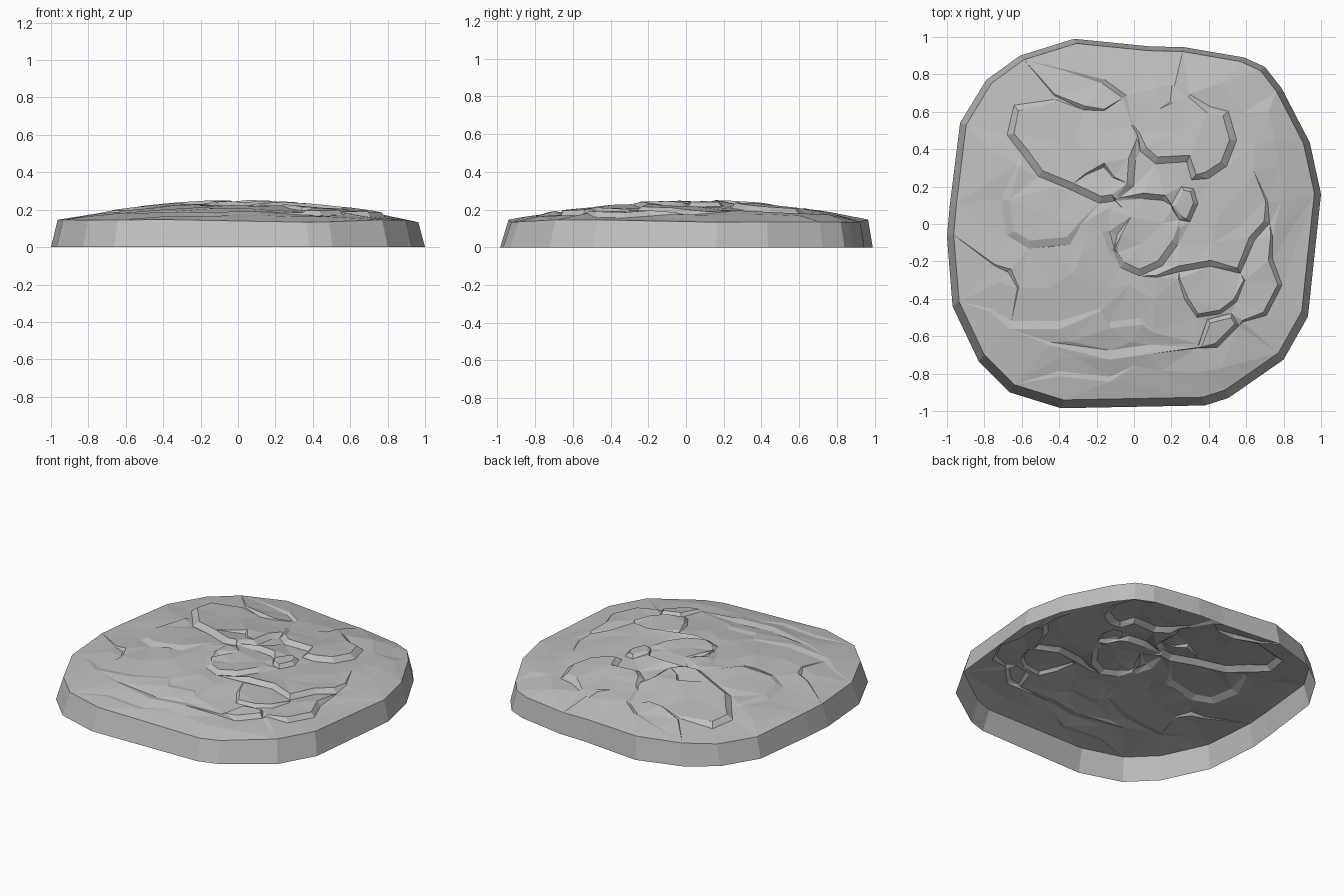
import bpy
import bmesh
import math
import random
from mathutils import Vector
from mathutils.geometry import delaunay_2d_cdt

random.seed(4)
default_cube = bpy.data.objects.get("Cube")
if default_cube:
    bpy.data.objects.remove(default_cube, do_unlink=True)

# Ground outline of the stone, clockwise from the back
OUTLINE = [(-.32, .99), (.08, .95), (.27, .945), (.59, .89), (.7, .84), (.79, .725),
           (.94, .435), (1, .16), (.93, -.495), (.8, -.725), (.505, -.93), (.38, -.97),
           (-.39, -.985), (-.665, -.9), (-.83, -.735), (-.97, -.44), (-1, -.07),
           (-.985, .1), (-.93, .54), (-.79, .77), (-.61, .9)]

points, lifts, edges = [], [], []


def add_point(position, lift):
    points.append(Vector(position))
    lifts.append(lift)
    return len(points) - 1


def add_chain(indices, closed=False):
    edges.extend(zip(indices, indices[1:]))
    if closed:
        edges.append((indices[-1], indices[0]))


def dome_height(x, y):
    """Smooth domed height of the upper surface."""
    reach = (abs(x) ** 3 + abs(y - .02) ** 3) ** (1 / 3) / .97
    return .14 + .1 * (1 - min(reach, 1) ** 1.9)


def ledge(path, height=.012, width=.016, closed=False):
    """Broken edge of a plate: the surface is raised to the left of the path."""
    path = [Vector(p) for p in path]
    count = len(path)
    crest, foot = [], []
    for i, p in enumerate(path):
        before = path[i - 1] if closed or i else p
        after = path[(i + 1) % count] if closed or i < count - 1 else p
        along = (after - before).normalized()
        left = Vector((-along.y, along.x))
        fade = 1 if closed or 0 < i < count - 1 else .35
        crest.append(add_point(p + left * width * fade, height * fade))
        foot.append(add_point(p - left * width * fade, -height * fade))
    add_chain(crest, closed)
    add_chain(foot, closed)


# Upper rim, set slightly inside the ground outline
rim = [add_point((x * .964, y * .965 + .01), .007 * math.sin(4 * x + 3 * y))
       for x, y in OUTLINE]
add_chain(rim, closed=True)

# Back right plate
ledge([(-.42, .66), (-.63, .62), (-.66, .48), (-.58, .38), (-.5, .27), (-.33, .2),
       (-.18, .13), (-.11, .14), (-.02, .21), (-.01, .35), (.02, .45)], .013, .019)
# Back left plate
ledge([(.02, .49), (.05, .4), (.12, .34), (.29, .35), (.32, .25), (.39, .26),
       (.48, .32), (.53, .45), (.49, .59), (.4, .61), (.29, .69)], .013, .019)
# Right plate
ledge([(-.62, .31), (-.69, .13), (-.66, -.05), (-.56, -.11), (-.35, -.09), (-.29, 0)],
      .008, .022)
# Central plate and the lip above it
ledge([(-.14, .08), (-.15, -.04), (-.12, -.14), (-.06, -.22), (.03, -.26), (.14, -.21),
       (.22, -.1), (.24, -.02)], .01, .018)
ledge([(-.1, .13), (.05, .15), (.16, .14), (.21, .08)], .014, .015)
# Front left plates
ledge([(.12, -.28), (.24, -.24), (.41, -.21), (.56, -.25), (.63, -.08), (.71, .01),
       (.71, .12)], .012)
ledge([(.24, -.29), (.28, -.4), (.34, -.49), (.46, -.47), (.54, -.41), (.59, -.3)],
      .009, .01)
ledge([(.58, -.52), (.7, -.48), (.78, -.325), (.73, -.19), (.735, -.06)], .013, .012)
# Small loose pebbles set between the plates
ledge([(.21, .1), (.25, .03), (.29, .02), (.33, .11), (.31, .18), (.26, .19)],
      .011, .012, closed=True)
ledge([(.35, -.66), (.44, -.65), (.55, -.54), (.52, -.49), (.4, -.52)],
      .012, .012, closed=True)

# Short cracks and chips
ledge([(-.36, .82), (-.16, .76), (-.05, .68), (-.01, .53)], .007, .012)
ledge([(-.425, .69), (-.265, .62), (-.16, .61)], .011, .011)
ledge([(-.26, .265), (-.16, .315), (-.11, .25)], .011, .011)
ledge([(-.745, -.22), (-.665, -.25), (-.62, -.34)], .008, .011)
ledge([(-.08, -.06), (-.1, -.15)], .02, .03)
ledge([(.21, .74), (.2, .65)], .012, .02)

# Soft weathered ridges along the front
ledge([(-.18, -.46), (-.4, -.54), (-.66, -.54), (-.77, -.46)], .006, .022)
ledge([(.35, -.65), (.08, -.67), (-.13, -.7), (-.45, -.64)], .008, .025)
ledge([(-.13, -.83), (-.4, -.8)], .012, .04)
ledge([(.04, -.52), (-.13, -.54)], .012, .05)

# Loose points that give the open areas gentle facets
fixed = list(points)
STEP = .15
for row in range(-6, 7):
    for column in range(-6, 7):
        spot = Vector((column * STEP + random.uniform(-.05, .05),
                       row * STEP + random.uniform(-.05, .05)))
        inside = abs(spot.x) ** 3 + abs(spot.y) ** 3 < .6
        if inside and min((spot - p).length for p in fixed) > .07:
            add_point(spot, random.uniform(-.003, .003))

# Join everything into one faceted upper surface
flat, _, triangles, origins, _, _ = delaunay_2d_cdt(points, edges, [], 1, .0005)
bm = bmesh.new()
surface = []
source = {}
for position, origin in zip(flat, origins):
    lift = sum(lifts[i] for i in origin) / len(origin) if origin else 0
    is_rim = any(i < len(rim) for i in origin)
    base = .14 if is_rim else dome_height(position.x, position.y)
    vert = bm.verts.new((position.x, position.y, base + lift))
    surface.append(vert)
    for i in origin:
        source[i] = vert
for triangle in triangles:
    bm.faces.new([surface[i] for i in triangle])

# Sloping side wall, open underneath
ground = [bm.verts.new((x, y, 0)) for x, y in OUTLINE]
for i in range(len(rim)):
    j = (i + 1) % len(rim)
    bm.faces.new((source[rim[i]], source[rim[j]], ground[j], ground[i]))

bmesh.ops.delete(bm, geom=[v for v in bm.verts if not v.link_faces], context='VERTS')
mesh = bpy.data.meshes.new("stone_slab")
bm.to_mesh(mesh)
bm.free()
stone = bpy.data.objects.new("stone_slab", mesh)
bpy.context.collection.objects.link(stone)

# Stone colour
grey = bpy.data.materials.new("stone_grey")
grey.use_nodes = True
colour = (.52, .52, .52, 1)
grey.diffuse_color = colour
grey.node_tree.nodes["Principled BSDF"].inputs["Base Color"].default_value = colour
mesh.materials.append(grey)
